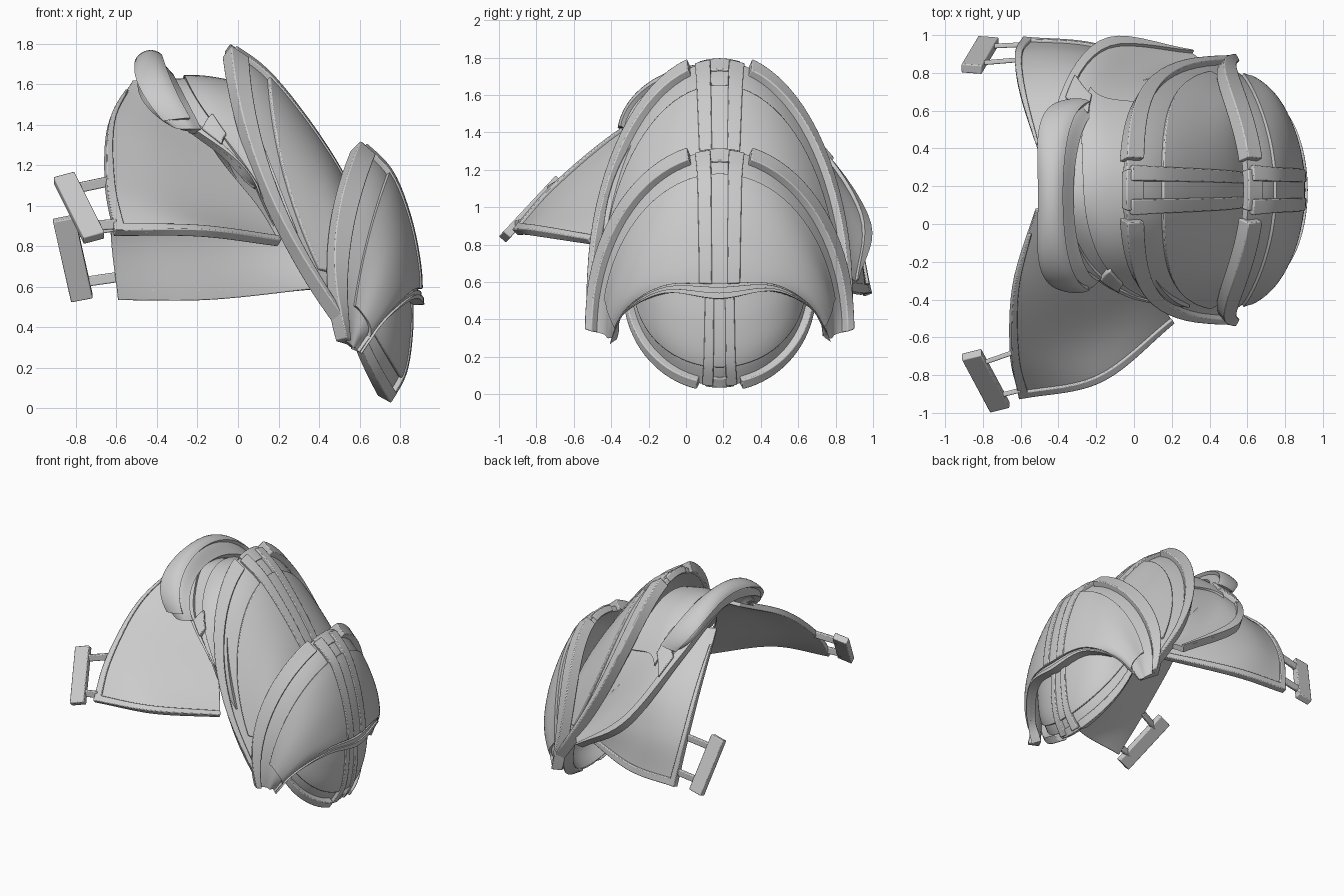
import bpy, bmesh, math
from mathutils import Vector, Matrix

cube = bpy.data.objects.get("Cube")
if cube:
    bpy.data.objects.remove(cube)


def catmull(pts, f):
    """Smooth curve through pts, f in 0..1."""
    f *= len(pts) - 1
    i = min(int(f), len(pts) - 2)
    f -= i
    b, c = pts[i], pts[i + 1]
    a = pts[i - 1] if i > 0 else b * 2 - c
    d = pts[i + 2] if i + 2 < len(pts) else c * 2 - b
    return (b * 2 + (c - a) * f + (a * 2 - b * 5 + c * 4 - d) * f ** 2
            + (b * 3 - a - c * 3 + d) * f ** 3) * 0.5


def arch(apex, front, back, bow_front=0, bow_back=0):
    """Elliptical arch over apex, from the front end (t=-1) to the back end (t=1)."""
    apex, front, back = Vector(apex), Vector(front), Vector(back)

    def at(t):
        end, bow = (front, bow_front) if t < 0 else (back, bow_back)
        s, c = math.sin(abs(t) * math.pi / 2), math.cos(t * math.pi / 2)
        p = end.lerp(apex, c)
        p.y = apex.y + (end.y - apex.y) * s
        p.x += bow * 4 * c * (1 - c)
        return p
    return at


def even_arch(ax, az, ex, ez, half, bow=0, mid=0.18):
    return arch((ax, mid, az), (ex, mid - half, ez), (ex, mid + half, ez), bow, bow)


def row(*pts):
    pts = [Vector(p) for p in pts]
    return lambda t: catmull(pts, (t + 1) / 2)


def finish(obj, bevel):
    mod = obj.modifiers.new("Bevel", "BEVEL")
    mod.width, mod.segments, mod.limit_method = bevel, 2, "ANGLE"
    mod.angle_limit = math.radians(50)
    bpy.ops.object.select_all(action="DESELECT")
    obj.select_set(True)
    bpy.context.view_layer.objects.active = obj
    bpy.ops.object.shade_smooth_by_angle(angle=math.radians(35))


def add_object(name, bm, bevel):
    mesh = bpy.data.meshes.new(name)
    bm.to_mesh(mesh)
    bm.free()
    obj = bpy.data.objects.new(name, mesh)
    bpy.context.collection.objects.link(obj)
    finish(obj, bevel)


def panel(name, rows, us=(0, 1), ts=(-1, 1), lift=0.0, thick=0.04,
          out=(1, 0, 0.4), bevel=0.006):
    """Solid plate covering part of the surface lofted through rows."""
    def surf(u, t):
        return catmull([r(t) for r in rows], u)

    nu = max(2, round(20 * (us[1] - us[0])))
    nt = max(2, round(22 * (ts[1] - ts[0])))
    e = 0.004
    pts, total = [], Vector()
    for i in range(nu + 1):
        for j in range(nt + 1):
            u = us[0] + (us[1] - us[0]) * i / nu
            t = ts[0] + (ts[1] - ts[0]) * j / nt
            tn = max(-0.92, min(0.92, t))
            du = surf(min(u + e, 1), tn) - surf(max(u - e, 0), tn)
            n = du.cross(surf(u, tn + e) - surf(u, tn - e)).normalized()
            total += n
            pts.append((surf(u, t), n))
    sign = 1 if total.dot(Vector(out)) > 0 else -1
    bm = bmesh.new()
    outer = [bm.verts.new(p + n * sign * lift) for p, n in pts]
    inner = [bm.verts.new(p + n * sign * (lift - thick)) for p, n in pts]
    w = nt + 1
    for i in range(nu):
        for j in range(nt):
            k = i * w + j
            quad = [k, k + w, k + w + 1, k + 1]
            bm.faces.new([outer[q] for q in quad])
            bm.faces.new([inner[q] for q in reversed(quad)])
    # Walls around the border join the two skins
    border = ([j for j in range(nt)] + [i * w + nt for i in range(nu)]
              + [nu * w + j for j in range(nt, 0, -1)] + [i * w for i in range(nu, 0, -1)])
    for a, b in zip(border, border[1:] + border[:1]):
        bm.faces.new((outer[a], outer[b], inner[b], inner[a]))
    bmesh.ops.recalc_face_normals(bm, faces=bm.faces)
    add_object(name, bm, bevel)


def beam(name, start, end, width, depth, side=(1, 0, 0)):
    """Box running from start to end, its width along side."""
    start, end, side = Vector(start), Vector(end), Vector(side)
    long = (end - start).normalized()
    side = (side - long * side.dot(long)).normalized()
    rot = Matrix((side, long.cross(side), long)).transposed().to_4x4()
    size = Matrix.Diagonal((width, depth, (end - start).length, 1))
    bm = bmesh.new()
    bmesh.ops.create_cube(bm, size=1, matrix=Matrix.Translation((start + end) / 2) @ rot @ size)
    add_object(name, bm, 0.006)


def dome(name, rows, inner_u, inner_t):
    """Domed plate with split rim, raised inner panel and centre strips."""
    panel(name + "_shell", rows, (0.03, 1))
    panel(name + "_inner_panel", rows, inner_u, (-inner_t, inner_t), 0.018, 0.03)
    panel(name + "_rim_block", rows, (0.02, 0.14), (-0.1, 0.1), 0.012, 0.05)
    for label, s in (("front", -1), ("back", 1)):
        panel(f"{name}_rim_{label}", rows, (0, 0.12), sorted((s * 0.15, s)), 0.042, 0.08)
        panel(f"{name}_strip_{label}", rows, (0.05, inner_u[1]),
              sorted((s * 0.045, s * 0.12)), 0.026, 0.04)


# Three overlapping domed plates
upper = [even_arch(-0.06, 1.8, 0.49, 0.44, 0.69, -0.11),
         even_arch(0.13, 1.66, 0.51, 0.46, 0.635, -0.08),
         even_arch(0.32, 1.43, 0.53, 0.49, 0.59, -0.04),
         even_arch(0.49, 1.17, 0.55, 0.53, 0.54),
         even_arch(0.62, 0.9, 0.57, 0.58, 0.45)]
dome("upper_plate", upper, (0.27, 1), 0.88)

middle = [even_arch(0.59, 1.32, 0.51, 0.34, 0.695, -0.09),
          even_arch(0.74, 1.17, 0.55, 0.32, 0.62, -0.03),
          even_arch(0.83, 0.95, 0.57, 0.3, 0.6),
          even_arch(0.88, 0.71, 0.58, 0.3, 0.58),
          row((0.59, -0.39, 0.28), (0.69, -0.33, 0.43), (0.84, -0.11, 0.54), (0.89, 0.18, 0.51),
              (0.84, 0.47, 0.55), (0.69, 0.69, 0.44), (0.59, 0.76, 0.29))]
dome("middle_plate", middle, (0.25, 0.9), 0.86)
panel("middle_plate_lower_lip", middle, (0.96, 1), lift=0.03, thick=0.06)
panel("middle_plate_lower_bead", middle, (0.92, 0.96), lift=0.018, thick=0.05)

lower = [even_arch(0.73, 0.03, 0.52, 0.56, 0.485, -0.03),
         even_arch(0.81, 0.18, 0.56, 0.58, 0.44),
         even_arch(0.84, 0.38, 0.6, 0.6, 0.42),
         even_arch(0.84, 0.58, 0.63, 0.62, 0.4)]
dome("lower_plate", lower, (0.27, 1), 0.88)

# Under-plate sweeping from the collar down the back
under = [row((0.2, -0.4, 0.95), (-0.02, -0.38, 1.22), (-0.28, -0.2, 1.42), (-0.43, 0.15, 1.62),
             (-0.4, 0.64, 1.37), (-0.16, 0.97, 0.92), (0.3, 0.91, 0.6)),
         arch((-0.2, 0.18, 1.63), (0.27, -0.42, 0.88), (0.34, 0.88, 0.62), -0.03, -0.18),
         arch((0, 0.18, 1.6), (0.32, -0.43, 0.8), (0.38, 0.82, 0.64), 0, -0.1)]
up = (0, 0, 1)
panel("under_plate", under, out=up)
panel("under_plate_rim", under, (0, 0.12), lift=0.02, thick=0.06, out=up)
panel("under_plate_band", under, (0.35, 1), (-0.95, 0.5), 0.015, 0.03, up)

# Rolled collar with raised ridge and end clips
collar = [even_arch(-0.49, 1.64, -0.36, 1.41, 0.46, -0.05, 0.15),
          even_arch(-0.48, 1.72, -0.3, 1.38, 0.49, -0.06, 0.15),
          even_arch(-0.41, 1.74, -0.23, 1.38, 0.49, -0.02, 0.15),
          even_arch(-0.32, 1.65, -0.18, 1.38, 0.45, 0, 0.15)]
panel("collar", collar, thick=0.05, out=up)
panel("collar_ridge", collar, (0.28, 0.74), (-0.92, 0.92), 0.025, 0.05, up, 0.015)
for label, span in (("front", (-0.58, -0.46)), ("back", (0.36, 0.46))):
    panel(f"collar_clip_{label}", under, (0.08, 0.42), span, 0.035, 0.06, up)

# Front and back flaps with edge rims
flaps = {
    "front_flap": ((0, -1, 1), [
        row((-0.52, 0.07, 1.62), (-0.42, 0.08, 1.62), (-0.3, 0.05, 1.57)),
        row((-0.635, -0.33, 1.42), (-0.42, -0.3, 1.36), (-0.1, -0.22, 1.25)),
        row((-0.65, -0.7, 1.12), (-0.32, -0.62, 1.05), (0.1, -0.38, 1)),
        row((-0.61, -0.92, 0.87), (-0.17, -0.83, 0.87), (0.21, -0.52, 0.82))]),
    "back_flap": ((0, 1, 0.4), [
        row((-0.48, 0.3, 1.5), (-0.4, 0.35, 1.5), (-0.2, 0.4, 1.45)),
        row((-0.6, 0.68, 1.22), (-0.35, 0.73, 1.2), (0, 0.73, 1.15)),
        row((-0.63, 0.89, 0.9), (-0.3, 0.9, 0.88), (0.25, 0.78, 0.85)),
        row((-0.59, 0.98, 0.54), (-0.15, 0.93, 0.54), (0.4, 0.7, 0.59))])}
for name, (out, rows) in flaps.items():
    panel(name, rows, thick=0.03, out=out)
    panel(name + "_side_rim", rows, (0.1, 1), (-1, -0.88), 0.015, 0.045, out)
    panel(name + "_lower_rim", rows, (0.95, 1), lift=0.015, thick=0.045, out=out)

# Strap buckles, each on two prongs
buckles = {
    "front": ((-0.86, -0.69, 1.14), (-0.71, -0.97, 0.84),
              ((-0.64, -0.68, 1.12), (-0.6, -0.88, 0.91))),
    "back": ((-0.86, 0.82, 0.94), (-0.77, 0.97, 0.54),
             ((-0.6, 0.87, 0.9), (-0.58, 0.95, 0.65)))}
for name, (top, bottom, roots) in buckles.items():
    beam(f"{name}_buckle", top, bottom, 0.11, 0.05)
    for label, f, root in zip(("upper", "lower"), (0.2, 0.8), roots):
        beam(f"{name}_buckle_prong_{label}", Vector(top).lerp(Vector(bottom), f),
             root, 0.05, 0.025, up)
